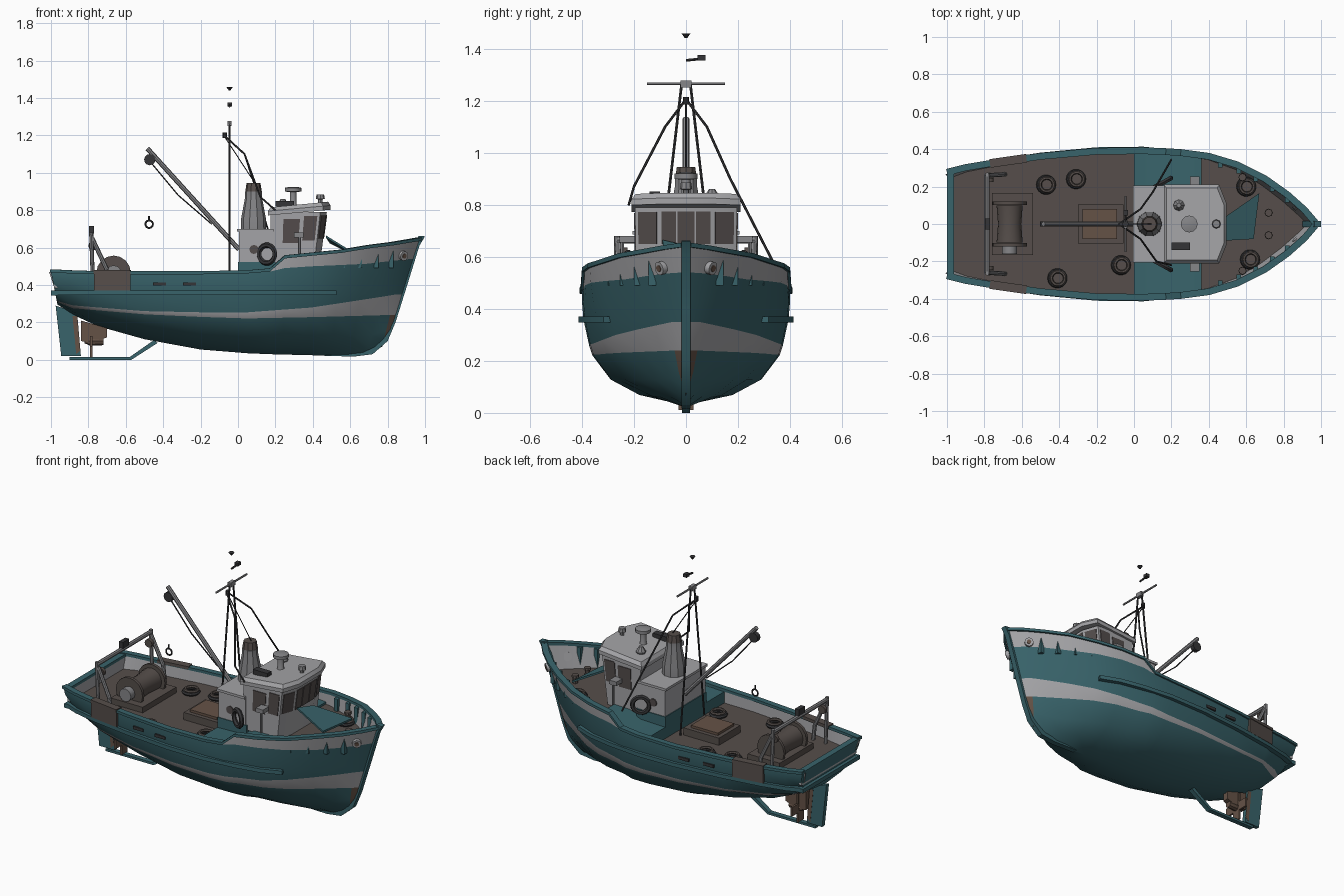
import bpy, bmesh, math
from mathutils import Vector as V

if "Cube" in bpy.data.objects:
    bpy.data.objects.remove(bpy.data.objects["Cube"])

def mat(name, r, g, b):
    m = bpy.data.materials.new(name)
    m.diffuse_color = (r, g, b, 1)
    m.use_nodes = True
    m.node_tree.nodes["Principled BSDF"].inputs["Base Color"].default_value = m.diffuse_color
    return m

TEAL = mat("teal_paint", .04, .125, .145)
WHITE = mat("weathered_white", .37, .37, .385)
DECK = mat("dark_brown_deck", .092, .076, .069)
RUST = mat("rust", .13, .085, .062)
GLASS = mat("window_brown", .085, .072, .07)
STEEL = mat("grey_steel", .24, .24, .25)
BLACK = mat("black_rope", .035, .035, .038)

# ---------- helpers ----------
def mesh(name, verts, faces, mats, idx=None):
    me = bpy.data.meshes.new(name)
    me.from_pydata([tuple(v) for v in verts], [], faces)
    for m in mats:
        me.materials.append(m)
    if idx:
        me.polygons.foreach_set("material_index", idx)
    bm = bmesh.new()
    bm.from_mesh(me)
    bmesh.ops.recalc_face_normals(bm, faces=bm.faces)
    bm.to_mesh(me)
    bm.free()
    ob = bpy.data.objects.new(name, me)
    bpy.context.collection.objects.link(ob)
    return ob

def loft(name, rings, m):
    n = len(rings[0])
    vs = [p for r in rings for p in r]
    fs = [(k*n+i, k*n+(i+1) % n, (k+1)*n+(i+1) % n, (k+1)*n+i)
          for k in range(len(rings)-1) for i in range(n)]
    fs += [tuple(range(n)), tuple(range(len(vs)-n, len(vs)))]
    return mesh(name, vs, fs, [m])

def box(name, x0, x1, y0, y1, z0, z1, m):
    return loft(name, [[(x0, y0, z), (x1, y0, z), (x1, y1, z), (x0, y1, z)] for z in (z0, z1)], m)

def prism(name, xz, y0, y1, m):
    return loft(name, [[(x, y, z) for x, z in xz] for y in (y0, y1)], m)

def turned(name, p0, p1, prof, m, n=12):
    """Round part from p0 to p1; prof is (fraction, radius)."""
    p0, p1 = V(p0), V(p1)
    q = (p1-p0).to_track_quat('Z', 'Y')
    return loft(name, [[p0.lerp(p1, t) + q @ V((r*math.cos(a), r*math.sin(a), 0))
                for a in [2*math.pi*i/n for i in range(n)]] for t, r in prof], m)

def rod(name, pts, r, m, n=6):
    for a, b in zip(pts, pts[1:]):
        turned(name, a, b, [(0, r), (1, r)], m, n)

def ribbon(name, path, w, h, m):
    rings = []
    for i, p in enumerate(path):
        t = V(path[min(i+1, len(path)-1)]) - V(path[max(i-1, 0)])
        s = V((-t.y, t.x, 0)).normalized()*w/2
        p = V(p)
        rings.append([p-s, p+s, p+s+V((0, 0, h)), p-s+V((0, 0, h))])
    return loft(name, rings, m)

def ring(name, loc, R, r, m, rot=(0, 0, 0)):
    bpy.ops.mesh.primitive_torus_add(location=loc, rotation=rot, major_radius=R,
                                     minor_radius=r, major_segments=18, minor_segments=6)
    bpy.context.object.name = name
    bpy.context.object.data.materials.append(m)

def lerp(x, tab, c=1):
    if x <= tab[0][0]:
        return tab[0][c]
    for a, b in zip(tab, tab[1:]):
        if x <= b[0]:
            return a[c] + (b[c]-a[c])*(x-a[0])/(b[0]-a[0])
    return tab[-1][c]

# ---------- hull: sheer x, half beam, sheer z, keel x, keel z, fullness ----------
ST = [(-1, .285, .47, -.965, .295, 1), (-.9, .31, .465, -.88, .24, 1), (-.75, .335, .46, -.75, .18, 1),
      (-.5, .37, .46, -.5, .11, 1), (-.2, .397, .46, -.2, .055, 1), (.05, .4, .465, .05, .035, 1),
      (.17, .395, .475, .17, .03, 1), (.25, .39, .545, .24, .028, .95), (.4, .37, .56, .38, .025, .85),
      (.55, .325, .575, .5, .02, .65), (.7, .25, .6, .6, .02, .4), (.82, .165, .615, .69, .03, .2),
      (.91, .085, .63, .77, .07, .1), (.97, .015, .64, .82, .15, 0)]
FULL = [(0, 0, 0), (.1, .52, .22), (.26, .8, .44), (.45, .91, .62), (.65, .97, .77), (.85, 1, .9), (1, 1, 1)]
S_LOW = [(-1, .285), (-.5, .243), (0, .22), (.4, .228), (.85, .24)]
S_TOP = [(-1, .3), (-.5, .26), (0, .25), (.4, .28), (.85, .35)]
BAND = [(.17, .485), (.4, .5), (.7, .513), (.95, .54)]

def hull_pt(s, z):
    f = (z-s[4])/(s[2]-s[4])
    y = s[1]*(lerp(f, FULL, 1)*s[5] + lerp(f, FULL, 2)*(1-s[5]))
    return V((s[3]+(s[0]-s[3])*f, max(y, .012), z))

def station(x):
    return (x,) + tuple(lerp(x, ST, c) for c in range(1, 6))

verts, faces, idx, M = [], [], [], 9
for s in ST:
    xm = (s[0]+s[3])/2
    zb, zt, k = lerp(xm, S_LOW), lerp(xm, S_TOP), s[4]
    band = min(lerp(s[0], BAND), s[2]-.004)
    zs = [k, k+.2*(zb-k), k+.5*(zb-k), zb, zt, .36, .43, band, s[2]]
    for i in range(1, M-1):
        zs[i] = max(zs[i], zs[i-1]+.005)
    half = [hull_pt(s, z) for z in zs]
    half[0].y = 0
    verts += [V((p.x, -p.y, p.z)) for p in half[:0:-1]] + half
N = 2*M-1
for j in range(len(ST)-1):
    for i in range(N-1):
        faces.append((j*N+i, j*N+i+1, (j+1)*N+i+1, (j+1)*N+i))
        row = M-2-i if i < M-1 else i-M+1
        white = row == 3 or (row == 7 and j >= 6)
        idx.append(1 if white else 2 if row < 3 and j == len(ST)-2 else 0)
faces.append(tuple(range(N)))
idx.append(0)
mesh("hull", verts, faces, [TEAL, WHITE, RUST], idx)

# inner bulwark and deck
verts, faces, idx = [], [], []
for s in ST:
    d = hull_pt(s, .39 if s[0] < .2 else .49)
    yi, yd = max(s[1]-.02, .003), max(d.y-.022, .003)
    verts += [(s[0]-.01, -yi, s[2]), (d.x, -yd, d.z), (d.x, yd, d.z), (s[0]-.01, yi, s[2])]
for j in range(len(ST)-1):
    for i in range(3):
        faces.append((4*j+i, 4*j+i+1, 4*j+i+5, 4*j+i+4))
        idx.append(i == 1)
mesh("deck_and_bulwark", verts, faces, [WHITE, DECK], [int(v) for v in idx])
box("transom_inner", -.985, -.965, -.27, .27, .385, .47, WHITE)
box("transom_rail", -1, -.962, -.285, .285, .46, .477, TEAL)
box("transom_strake", -1, -.965, -.28, .28, .345, .37, TEAL)

# rails, rubbing strakes, chafe plates, scuppers, stanchions on both sides
for sg in (-1, 1):
    ribbon("rail_cap", [(s[0], sg*max(s[1]-.008, .004), s[2]-.003) for s in ST], .036, .017, TEAL)
    xs = [-.985, -.9, -.75, -.5, -.2, .05, .25, .4, .52]
    ribbon("rubbing_strake", [(x, sg*(hull_pt(station(x), .36).y+.004), .347) for x in xs], .03, .024, TEAL)
    pl = [(x, sg*(station(x)[1]+.004), .37) for x in (-.77, -.67, -.575)]
    ribbon("chafe_plate", pl, .014, .1, DECK)
    ribbon("chafe_cap", [(x, y-sg*.012, .462) for x, y, z in pl], .046, .018, DECK)
    for x in (-.42, -.26):
        y = hull_pt(station(x), .405).y
        box("scupper", x-.035, x+.035, sg*y-.006, sg*y+.006, .396, .414, BLACK)
    for x in (.46, .56, .65, .74, .82):
        y = station(x)[1]-.035
        box("stanchion", x-.012, x+.012, sg*y-.014, sg*y+.014, .49, station(x)[2], TEAL)
    p, n = V((.885, sg*.098, .556)), V((.6, sg*.78, -.2))
    turned("hawse_ring", p-n*.03, p+n*.008, [(0, .026), (1, .026)], WHITE)
    turned("hawse_hole", p, p+n*.011, [(0, .013), (1, .013)], RUST)

# stem, keel, rudder, propeller
prism("stem_post", [(.45, .022), (.62, .017), (.72, .03), (.8, .1), (.842, .2), (.905, .4), (.97, .61), (1, .66),
                    (.965, .663), (.94, .6), (.87, .4), (.8, .2), (.76, .12), (.7, .06), (.6, .04)], -.017, .017, TEAL)
prism("rudder", [(-.975, .29), (-.86, .25), (-.84, .02), (-.945, .02)], -.013, .013, TEAL)
prism("rudder_rust", [(-.885, .235), (-.86, .235), (-.843, .05), (-.865, .03)], -.0145, .0145, RUST)
prism("skeg_bar", [(-.9, 0), (-.57, 0), (-.43, .09), (-.45, .105), (-.58, .014), (-.9, .014)], -.015, .015, TEAL)
prism("stern_post", [(-.84, .21), (-.7, .17), (-.7, .12), (-.78, .09), (-.84, .1)], -.02, .02, RUST)
turned("propeller_hub", (-.82, 0, .1), (-.72, 0, .1), [(0, .012), (.3, .025), (1, .022)], RUST, 8)
for k in range(4):
    b = box("propeller_blade", -.006, .006, -.028, .028, .015, .088, RUST)
    b.rotation_euler = (k*math.pi/2, 0, 0)
    b.location = (-.785, 0, .1)

# raised side deck and teal cabin base
loft("side_deck", [[(x, -y, .385), (x, y, .385), (x, y, z), (x, -y, z)]
     for x, y, z in ((0, .378, .46), (.17, .374, .465), (.25, .368, .5), (.36, .352, .503))], TEAL)
box("cabin_base", 0, .2, -.203, .203, .385, .523, TEAL)

# aft cabin and wheelhouse
box("aft_cabin", .005, .19, -.198, .198, .52, .69, WHITE)
box("aft_cabin_roof", -.005, .19, -.206, .206, .685, .7, WHITE)
def outline(xa, xs, xf, ys, yf, z, slope=0, k=1):
    pts = [(xa, -ys), (xs, -ys), (xf, -yf), (xf, yf), (xs, ys), (xa, ys)]
    c = (xa+xf)/2
    return [V((c+(x-c)*k, y*k, z+slope*(x-xa))) for x, y in pts]
low, top = outline(.175, .405, .435, .192, .1, .49), outline(.175, .44, .475, .196, .1, .79)
loft("wheelhouse", [low, top], WHITE)
R = (.16, .455, .495, .21, .11)
loft("wheelhouse_roof", [outline(*R, .772, .09), outline(*R, .795, .09), outline(*R, .815, .09, .92)], WHITE)

def pane(name, e, u0, u1, v0, v1, m):
    a, b, c, d = low[e], low[(e+1) % 6], top[(e+1) % 6], top[e]
    n = (b-a).cross(d-a).normalized()*.004
    q = [a.lerp(b, u).lerp(d.lerp(c, u), v) for u, v in ((u0, v0), (u1, v0), (u1, v1), (u0, v1))]
    loft(name, [[p-n for p in q], [p+n for p in q]], m)
for e, u0, u1, v0, v1 in ((0, .26, .6, .45, .88), (0, .68, .95, .49, .93), (4, .05, .32, .49, .93),
                          (4, .4, .74, .45, .88), (1, .13, .88, .53, .94), (3, .12, .87, .53, .94)):
    pane("window", e, u0, u1, v0, v1, GLASS)
for u in (.03, .69):
    pane("front_window", 2, u, u+.28, .53, .95, GLASS)
pane("front_window", 2, .34, .66, .53, .95, GLASS)
for sg in (-1, 1):
    turned("porthole", (.085, sg*.19, .59), (.085, sg*.204, .59), [(0, .024), (1, .024)], GLASS)
    ring("life_ring", (.155, sg*.222, .565), .048, .014, BLACK, (math.pi/2, 0, .5*sg))
    box("side_lamp", .3, .35, sg*.225-.03, sg*.225+.03, .655, .68, STEEL)
    turned("lamp_post", (.33, sg*.245, .53), (.33, sg*.245, .66), [(0, .008), (1, .008)], STEEL, 6)
# leaning teal board before the wheelhouse
board = [V((.49, .04, .635)), V((.47, -.09, .665)), V((.64, -.08, .56)), V((.67, .165, .555))]
loft("leaning_board", [board, [p-V((0, 0, .012)) for p in board]], TEAL)

# funnel and roof fittings
turned("funnel", (.083, 0, .695), (.083, 0, .9), [(0, .068), (.3, .066), (.85, .045), (1, .045)], STEEL, 10)
turned("funnel_top", (.083, 0, .895), (.083, 0, .945), [(0, .045), (1, .037)], DECK, 10)
turned("roof_vent", (.295, 0, .81), (.295, 0, .925), [(0, .03), (.2, .018), (.75, .018), (.78, .045), (.95, .045), (1, .02)], STEEL)
turned("roof_lamp", (.44, 0, .83), (.44, 0, .885), [(0, .012), (.5, .012), (.55, .024), (1, .02)], STEEL, 8)
turned("roof_dome", (.24, .1, .8), (.24, .1, .86), [(0, .02), (.5, .03), (1, .012)], STEEL, 8)
box("roof_grille", .2, .3, -.14, -.1, .82, .85, BLACK)

# mast, antennas, stays, boom
for sg in (-1, 1):
    rod("mast_leg", [(-.045, sg*.12, .39), (-.045, sg*.016, 1.27)], .006, BLACK)
rod("mast_crossbar", [(-.045, -.15, 1.265), (-.045, .15, 1.265)], .006, STEEL)
box("mast_lamp", -.056, -.034, -.022, .022, 1.25, 1.278, STEEL)
turned("wind_vane", (-.045, 0, 1.355), (-.045, .05, 1.36), [(0, .006), (1, .006)], BLACK, 6)
box("vane_cup", -.057, -.033, .045, .075, 1.355, 1.375, BLACK)
turned("mast_tip", (-.045, 0, 1.44), (-.045, 0, 1.458), [(0, .004), (1, .017)], BLACK, 8)
turned("mast_block", (-.07, 0, 1.185), (-.07, 0, 1.215), [(0, .012), (1, .012)], BLACK, 8)
rod("stay", [(-.08, 0, 1.205), (.035, .08, 1.1), (.1, .17, .9), (.2, .345, .56)], .005, BLACK)
rod("stay", [(-.08, 0, 1.205), (.035, -.08, 1.1), (.12, -.2, .87), (.2, -.22, .8)], .005, BLACK)
rod("stay_front", [(-.07, 0, 1.19), (.1, 0, .93)], .003, BLACK)
rod("boom", [(.005, 0, .59), (-.485, 0, 1.13)], .013, STEEL, 8)
rod("boom_cable", [(-.47, 0, 1.06), (-.32, 0, .88), (-.14, 0, .725)], .004, BLACK)
turned("boom_block", (-.472, -.014, 1.07), (-.472, .014, 1.07), [(0, .03), (1, .03)], BLACK)
ring("cargo_hook", (-.475, 0, .725), .02, .005, BLACK, (math.pi/2, 0, 0))
rod("hook_shank", [(-.475, 0, .745), (-.475, 0, .77)], .005, BLACK)

# stern gantry
rod("gantry_bar", [(-.785, -.265, .665), (-.785, .265, .665)], .013, STEEL, 8)
box("gantry_lamp", -.797, -.77, -.03, .03, .675, .715, BLACK)
for sg in (-1, 1):
    rod("gantry_leg", [(-.775, sg*.265, .39), (-.785, sg*.265, .68)], .011, STEEL, 8)
    rod("gantry_brace", [(-.78, sg*.26, .65), (-.7, sg*.265, .48), (-.69, sg*.265, .39)], .012, STEEL, 8)
    turned("gantry_sheave", (-.775, sg*.225, .61), (-.775, sg*.245, .61), [(0, .025), (1, .025)], DECK)

# net winch and hatch
box("winch_base", -.76, -.54, -.165, .165, .385, .425, DECK)
turned("winch_drum", (-.665, -.1, .465), (-.665, .1, .465), [(0, .07), (.5, .062), (1, .07)], DECK, 16)
for y in (-.11, .11):
    turned("winch_flange", (-.665, y-.009, .465), (-.665, y+.009, .465), [(0, .092), (1, .092)], DECK, 16)
turned("winch_motor", (-.665, -.16, .465), (-.665, -.11, .465), [(0, .04), (1, .04)], STEEL)
box("hatch_coaming", -.3, -.055, -.105, .105, .385, .435, DECK)
box("hatch_cover", -.275, -.09, -.08, .08, .43, .45, RUST)

# rope coils and deck bollards
for x, y, z in ((-.47, .21, .4), (-.31, .24, .4), (-.41, -.29, .4), (-.07, -.22, .4), (.6, .2, .5), (.62, -.19, .5)):
    ring("rope_coil", (x, y, z), .042, .011, BLACK)
    ring("rope_coil_top", (x+.004, y, z+.014), .036, .009, DECK)
for x, y in ((.72, .06), (.72, -.06), (.58, -.25), (.58, .25)):
    turned("bollard", (x, y, .49), (x, y, .54), [(0, .016), (.7, .014), (.75, .022), (1, .02)], DECK, 8)

# smooth shading with sharp edges kept
for o in bpy.data.objects:
    o.select_set(o.type == 'MESH')
    bpy.context.view_layer.objects.active = o
bpy.ops.object.shade_smooth_by_angle(angle=math.radians(32))
